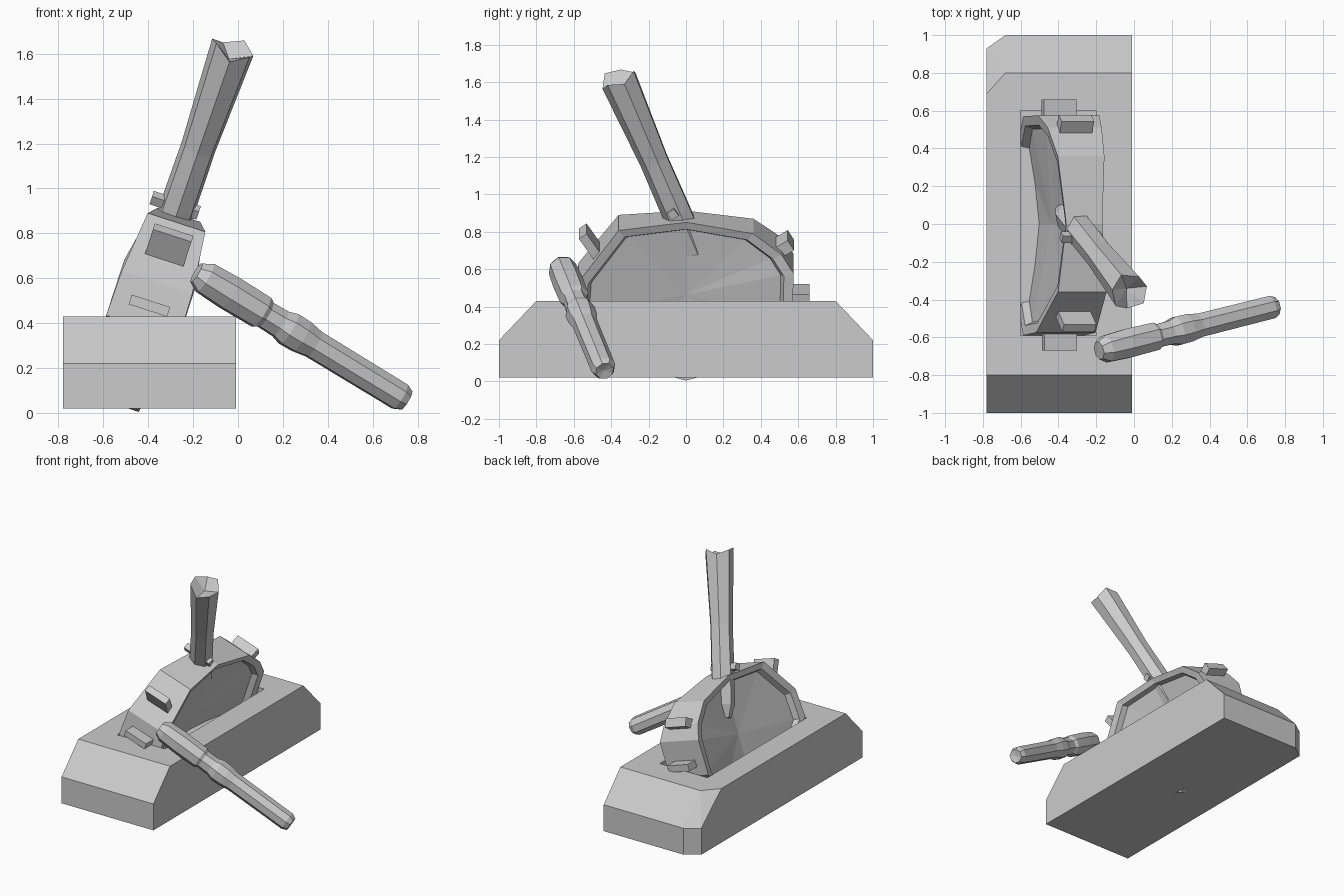
import bpy, bmesh, math
from mathutils import Matrix, Vector

if "Cube" in bpy.data.objects:
    bpy.data.objects.remove(bpy.data.objects["Cube"])

# Tilted frame shared by the wheel and its teeth
TILT = Matrix.Translation((-0.41, 0, 0.43)) @ Matrix.Rotation(math.radians(18), 4, 'Y')


def finish(bm, name):
    bmesh.ops.recalc_face_normals(bm, faces=bm.faces)
    me = bpy.data.meshes.new(name)
    bm.to_mesh(me)
    bm.free()
    ob = bpy.data.objects.new(name, me)
    bpy.context.collection.objects.link(ob)
    return ob


def box(name, size, matrix):
    bm = bmesh.new()
    bmesh.ops.create_cube(bm, size=1, matrix=matrix @ Matrix.Diagonal((*size, 1)))
    return finish(bm, name)


def bridge(bm, a, b):
    n = len(a)
    for i in range(n):
        bm.faces.new((a[i], a[(i + 1) % n], b[(i + 1) % n], b[i]))


def fan(bm, ring, tip):
    n = len(ring)
    for i in range(n):
        bm.faces.new((ring[i], ring[(i + 1) % n], tip))


def bar(name, start, end, rings, sides, inset=0.0, ragged=None):
    """Lathe of (fraction, radius) rings along the line start-end."""
    start, end = Vector(start), Vector(end)
    axis = end - start
    rot = axis.to_track_quat('Z', 'Y')
    bm = bmesh.new()
    loops = []
    for k, (t, r) in enumerate(rings):
        loop = []
        for i in range(sides):
            a = 2 * math.pi * (i + 0.5) / sides
            dz = ragged[i] if ragged and k == len(rings) - 1 else 0
            p = rot @ Vector((r * math.cos(a), r * math.sin(a), dz))
            loop.append(bm.verts.new(start + axis * t + p))
        loops.append(loop)
    for a, b in zip(loops, loops[1:]):
        bridge(bm, a, b)
    bm.faces.new(loops[0])
    fan(bm, loops[-1], bm.verts.new(end - axis.normalized() * inset))
    return finish(bm, name)


# Base block: sloped ends, one clipped back corner, slot in the top
bm = bmesh.new()
for x, back, back_top in ((-0.01, 1, 0.8), (-0.68, 1, 0.8), (-0.78, 0.93, 0.69)):
    for y, z in ((-1, 0.02), (-1, 0.22), (-0.8, 0.43),
                 (back_top, 0.43), (back, 0.22), (back, 0.02)):
        bm.verts.new((x, y, z))
bmesh.ops.convex_hull(bm, input=bm.verts)
bmesh.ops.dissolve_limit(bm, angle_limit=0.02, verts=bm.verts, edges=bm.edges)
base = finish(bm, "base_block")
cutter = box("slot_cutter", (0.40, 1.19, 0.3), Matrix.Translation((-0.40, 0.005, 0.45)))
cutter.hide_render = True
cutter.hide_viewport = True
cutter.display_type = 'WIRE'
mod = base.modifiers.new("slot", 'BOOLEAN')
mod.object = cutter
mod.operation = 'DIFFERENCE'
mod.solver = 'EXACT'

# Half-sunk wheel: (y, height, half width) rim points, dished on both sides
rim = [(-0.59, -0.05, 0.17), (-0.575, 0.16, 0.165), (-0.36, 0.44, 0.135),
       (0, 0.475, 0.10), (0.36, 0.42, 0.13), (0.51, 0.31, 0.15),
       (0.575, 0.21, 0.17), (0.57, -0.05, 0.17), (0.37, -0.3, 0.13),
       (0, -0.415, 0.10), (-0.37, -0.3, 0.13)]
bm = bmesh.new()
outer = []
for s in (-1, 1):
    def ring(scale, drop):
        return [bm.verts.new(TILT @ Vector((s * (w - drop), y * scale, v * scale)))
                for y, v, w in rim]
    a, b, c = ring(1, 0), ring(0.91, 0.01), ring(0.88, 0.05)
    bridge(bm, a, b)
    bridge(bm, b, c)
    fan(bm, c, bm.verts.new(TILT @ Vector((s * 0.045, 0, 0.05))))
    outer.append(a)
bridge(bm, *outer)
finish(bm, "tilted_wheel")

# Teeth on the rim: (y, height, angle, length, thickness)
for i, (y, v, ang, ln, th) in enumerate([(-0.61, 0.05, 0, 0.12, 0.045),
                                         (0.61, 0.04, 0, 0.10, 0.05),
                                         (-0.51, 0.33, -56, 0.15, 0.05),
                                         (0.51, 0.31, 32, 0.12, 0.065)]):
    box(f"rim_tooth_{i + 1}", (0.18, ln, th),
        TILT @ Matrix.Translation((0, y, v)) @ Matrix.Rotation(math.radians(ang), 4, 'X'))

# Lever with a ragged hollow end, and the pin through its foot
bar("lever", (-0.37, 0.075, 0.62), (-0.025, -0.36, 1.62),
    [(0, 0.05), (0.08, 0.08), (0.3, 0.082), (0.56, 0.08), (1, 0.102)], 7,
    inset=0.05, ragged=[0.02, -0.02, 0.01, 0.03, -0.02, 0.015, -0.01])
box("lever_pin", (0.22, 0.045, 0.045),
    Matrix.Translation((-0.28, -0.07, 0.925)) @ Matrix.Rotation(math.radians(18), 4, 'Y')
    @ Matrix.Rotation(math.radians(35), 4, 'X'))

# Fallen handle leaning from the base to the ground, with a stepped grip
bar("fallen_handle", (-0.185, -0.67, 0.625), (0.75, -0.435, 0.055),
    [(0, 0.05), (0.04, 0.077), (0.16, 0.083), (0.31, 0.08), (0.33, 0.066),
     (0.40, 0.068), (0.44, 0.082), (0.50, 0.08), (0.56, 0.068),
     (0.97, 0.066), (1, 0.05)], 8, inset=0.01)
